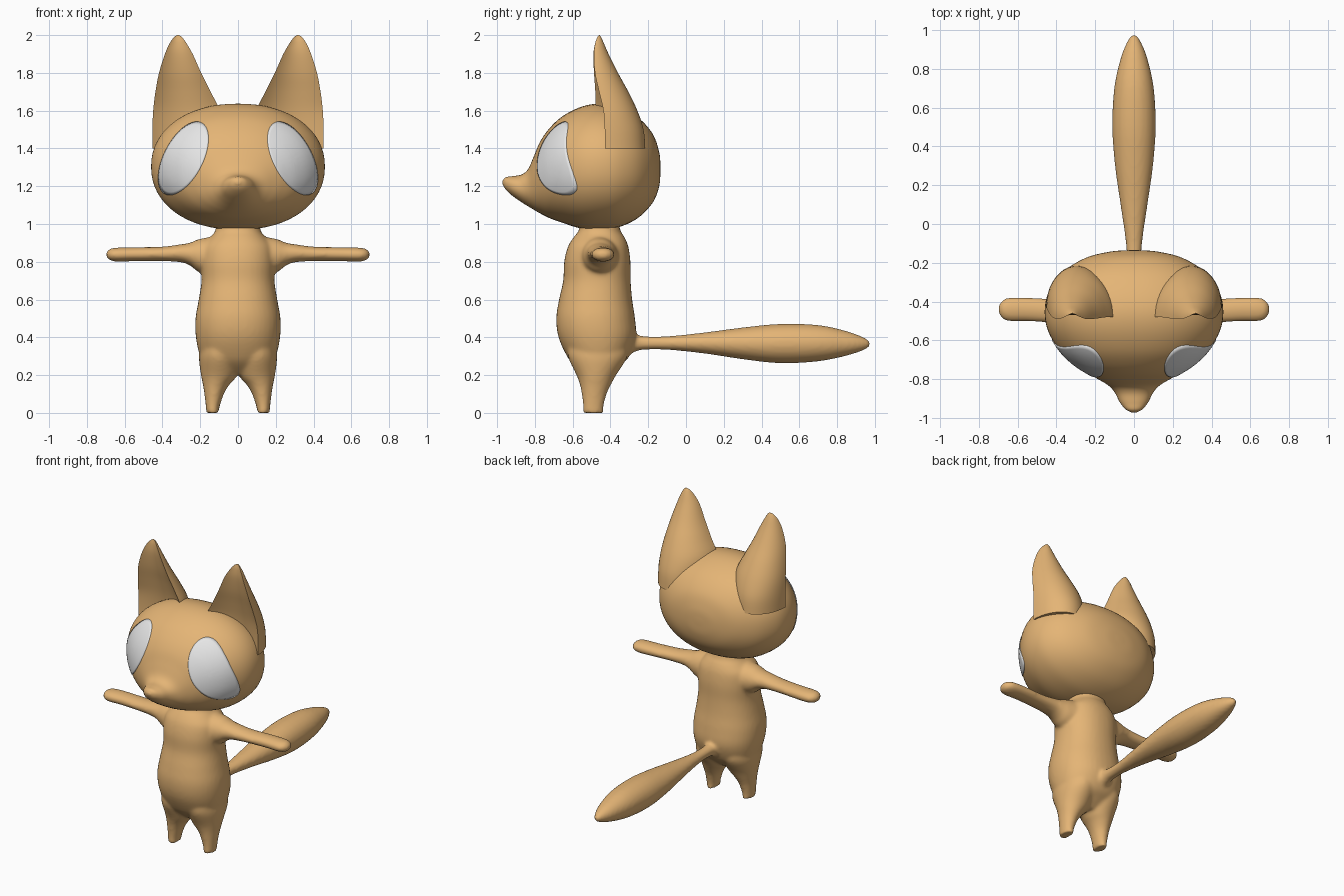
import bpy, bmesh, math
from mathutils import Vector
from mathutils.bvhtree import BVHTree

if "Cube" in bpy.data.objects:
    bpy.data.objects.remove(bpy.data.objects["Cube"])


def material(name, rgb):
    m = bpy.data.materials.new(name)
    m.diffuse_color = (*rgb, 1)
    m.use_nodes = True
    m.node_tree.nodes["Principled BSDF"].inputs["Base Color"].default_value = m.diffuse_color
    return m


TAN = material("tan fur", (0.78, 0.46, 0.18))
GREY = material("eye white", (0.8, 0.8, 0.8))


def spline(rows, steps):
    """Smooth in-between rows (Catmull-Rom)."""
    out = []
    for i in range(len(rows) - 1):
        a, b, c, d = (rows[max(0, min(len(rows) - 1, i + k))] for k in (-1, 0, 1, 2))
        for s in range(steps):
            t = s / steps
            out.append([0.5 * (2*q + (r-p)*t + (2*p-5*q+4*r-u)*t*t + (3*q-p-3*r+u)*t**3)
                        for p, q, r, u in zip(a, b, c, d)])
    return out + [list(rows[-1])]


def skin(bm, rings):
    """Closed skin over rings of points."""
    vs = [[bm.verts.new(p) for p in ring] for ring in rings]
    n = len(vs[0])
    for a, b in zip(vs, vs[1:]):
        for i in range(n):
            bm.faces.new((a[i], a[(i+1) % n], b[(i+1) % n], b[i]))
    bm.faces.new(vs[0][::-1])
    bm.faces.new(vs[-1])


def loft(bm, axis, rows, n=40, power=2.0, steps=4):
    """Rows: position, centre 1, centre 2, radius 1, radius 2 along an axis."""
    rings = []
    for p, c1, c2, r1, r2 in spline(rows, steps):
        ring = []
        for i in range(n):
            a = math.tau * i / n
            c, s = math.cos(a), math.sin(a)
            u = c1 + max(r1, .002) * math.copysign(abs(c) ** (2 / power), c)
            v = c2 + max(r2, .002) * math.copysign(abs(s) ** (2 / power), s)
            ring.append({'x': (p, u, v), 'y': (u, p, v), 'z': (u, v, p)}[axis])
        rings.append(ring)
    skin(bm, rings)


def finish(bm, name, mat, angle=50):
    bmesh.ops.recalc_face_normals(bm, faces=bm.faces)
    me = bpy.data.meshes.new(name)
    bm.to_mesh(me)
    bm.free()
    ob = bpy.data.objects.new(name, me)
    bpy.context.collection.objects.link(ob)
    me.materials.append(mat)
    bpy.ops.object.select_all(action='DESELECT')
    ob.select_set(True)
    bpy.context.view_layer.objects.active = ob
    bpy.ops.object.shade_smooth_by_angle(angle=math.radians(angle))
    return ob


# Body: torso, legs, arms and tail blended into one skin
bm = bmesh.new()
torso = [(.2, .06, -.53, -.41), (.25, .16, -.59, -.35), (.3, .2, -.63, -.30),
         (.4, .223, -.675, -.265), (.5, .225, -.687, -.27), (.6, .208, -.672, -.285),
         (.7, .193, -.65, -.293), (.8, .195, -.645, -.294), (.88, .185, -.625, -.305),
         (.93, .145, -.595, -.325), (.96, .122, -.57, -.345), (1.0, .115, -.56, -.355)]
loft(bm, 'z', [(z, 0, (f+b)/2, w, (b-f)/2) for z, w, f, b in torso], power=2.2)
leg = [(0, .1, .168, -.55, -.435), (.03, .098, .17, -.545, -.437), (.1, .075, .178, -.552, -.42),
       (.15, .045, .186, -.562, -.397), (.2, .005, .196, -.58, -.37),
       (.3, -.01, .207, -.625, -.31), (.38, .02, .19, -.62, -.32)]
arm = [(.08, -.46, .83, .12, .11), (.2, -.457, .832, .09, .09), (.25, -.455, .84, .076, .062),
       (.3, -.455, .845, .068, .048), (.4, -.45, .842, .062, .038), (.55, -.44, .84, .061, .037),
       (.64, -.44, .838, .061, .037), (.68, -.44, .838, .046, .029), (.698, -.44, .838, .015, .01)]
for s in (-1, 1):
    loft(bm, 'z', [(z, s*(i+o)/2, (f+b)/2, (o-i)/2, (b-f)/2) for z, i, o, f, b in leg])
    loft(bm, 'x', [(s*x, y, z, ry, rz) for x, y, z, ry, rz in arm])
tail = [(-.4, .37, .08, .08), (-.3, .37, .06, .06), (-.24, .37, .038, .038), (-.1, .37, .042, .036),
        (.1, .37, .07, .056), (.3, .368, .098, .084), (.5, .367, .112, .104), (.7, .369, .102, .096),
        (.85, .368, .07, .065), (.94, .366, .035, .034), (.975, .365, .01, .012)]
loft(bm, 'y', [(y, 0, z, rx, rz) for y, z, rx, rz in tail])
body = finish(bm, "body", TAN)
remesh = body.modifiers.new("blend", 'REMESH')
remesh.mode = 'VOXEL'
remesh.voxel_size = 0.011
remesh.use_smooth_shade = True
soft = body.modifiers.new("soften", 'SMOOTH')
soft.factor = 0.5
soft.iterations = 6

# Head with pointed snout
bm = bmesh.new()
skull = [(-.135, .02, 1.28, 1.31), (-.142, .12, 1.2, 1.38), (-.175, .25, 1.115, 1.475),
         (-.25, .37, 1.035, 1.56), (-.35, .44, .985, 1.615), (-.45, .46, .97, 1.637),
         (-.55, .443, .975, 1.622), (-.65, .385, 1.005, 1.573), (-.72, .315, 1.03, 1.51),
         (-.77, .24, 1.055, 1.44), (-.805, .175, 1.075, 1.36), (-.835, .128, 1.093, 1.292),
         (-.87, .098, 1.115, 1.262), (-.92, .072, 1.15, 1.253), (-.955, .043, 1.183, 1.247),
         (-.971, .012, 1.212, 1.228)]
loft(bm, 'y', [(y, 0, (b+t)/2, w, (t-b)/2) for y, w, b, t in skull], n=64, power=2.15, steps=5)
bmesh.ops.recalc_face_normals(bm, faces=bm.faces)
tree = BVHTree.FromBMesh(bm)
finish(bm, "head", TAN)

# Ears: rounded backs, hollowed fronts
# height, inner x, outer x, inner front y, outer front y, back y
ear = [(1.4, .12, .452, -.45, -.43, -.215), (1.5, .1, .453, -.47, -.43, -.225),
       (1.6, .098, .449, -.478, -.437, -.258), (1.7, .145, .437, -.48, -.46, -.305),
       (1.8, .195, .418, -.487, -.482, -.36), (1.9, .24, .387, -.49, -.488, -.41),
       (1.96, .275, .36, -.48, -.48, -.436), (1.99, .298, .337, -.468, -.468, -.45),
       (2.0, .315, .322, -.461, -.461, -.457)]
for s, side in ((-1, "right"), (1, "left")):
    bm = bmesh.new()
    rings = []
    for z, xi, xo, yi, yo, yb in spline(ear, 4):
        ring = []
        for k in range(40):
            a = math.tau * k / 40
            t = (1 - math.cos(a)) / 2
            rim = yi + (yo - yi) * t
            depth = yb - (yi + yo) / 2
            bulge = math.sin(a) * depth if a <= math.pi else math.sin(a) ** 2 * depth * .3
            ring.append((s * (xi + (xo - xi) * t), rim + bulge, z))
        rings.append(ring)
    skin(bm, rings)
    finish(bm, side + "_ear", TAN)

    # Eye: slanted oval plate laid on the head
    bm = bmesh.new()
    grid = []
    for j in range(1, 14):
        r = min(j / 12, 1)
        lift = .004 if j < 13 else -.004
        ring = []
        for k in range(56):
            c, sn = r * math.cos(math.tau*k/56), r * math.sin(math.tau*k/56)
            p = Vector((s * (.288 + .126*c - .04*sn), -2, 1.347 + .186*sn - .05*c))
            hit, normal, _, _ = tree.ray_cast(p, Vector((0, 1, 0)))
            if hit is None:
                hit, normal, _, _ = tree.find_nearest(Vector((p.x, -.6, p.z)))
            ring.append(bm.verts.new(hit + normal * lift))
        grid.append(ring)
    bm.faces.new(grid[0])
    for a, b in zip(grid, grid[1:]):
        for i in range(56):
            bm.faces.new((a[i], a[(i+1) % 56], b[(i+1) % 56], b[i]))
    bmesh.ops.recalc_face_normals(bm, faces=bm.faces)
    if sum(f.normal.y * f.calc_area() for f in bm.faces) > 0:
        bmesh.ops.reverse_faces(bm, faces=bm.faces)
    me = bpy.data.meshes.new(side + "_eye")
    bm.to_mesh(me)
    bm.free()
    me.materials.append(GREY)
    me.shade_smooth()
    bpy.context.collection.objects.link(bpy.data.objects.new(side + "_eye", me))
